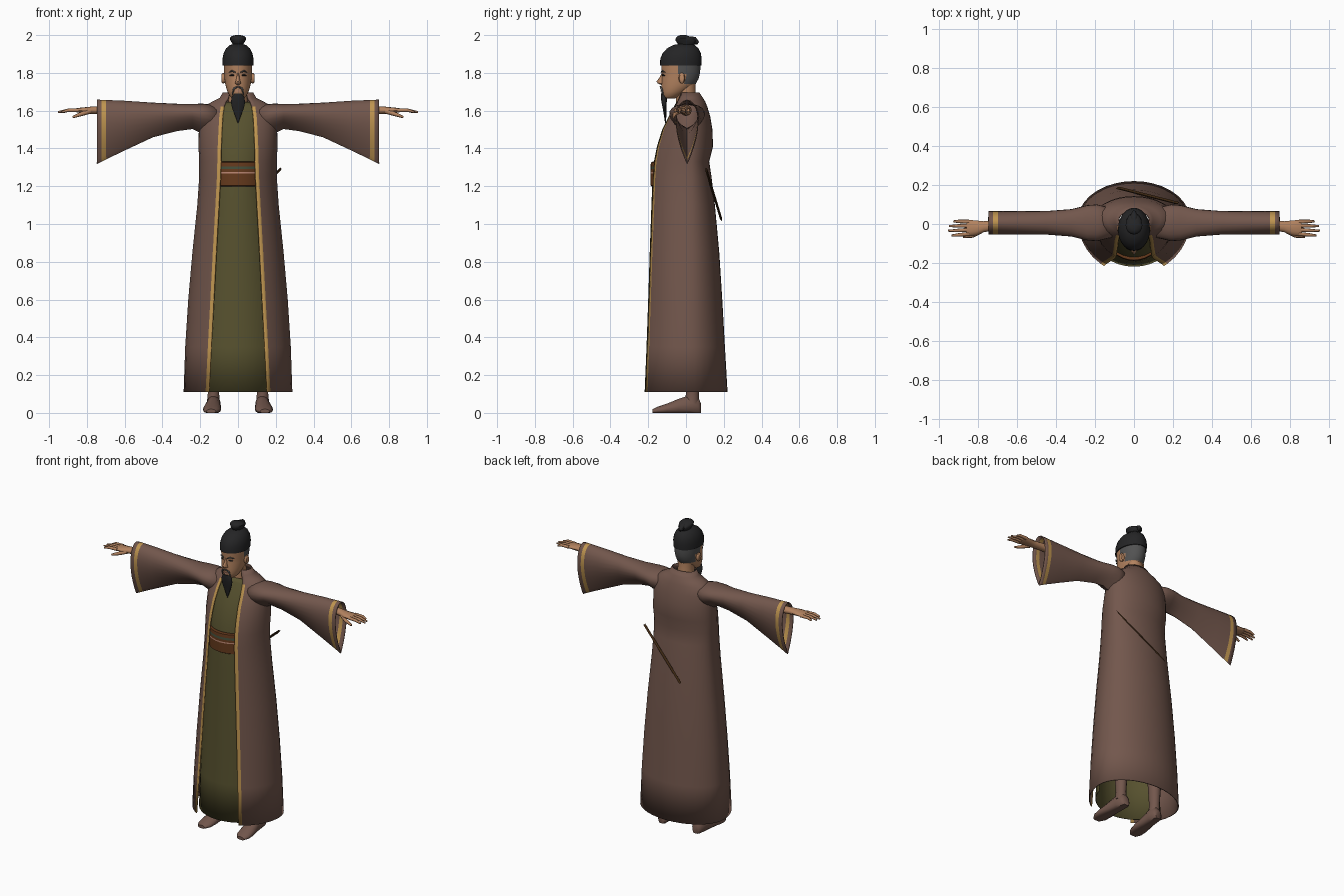
import bpy, bmesh
from math import sin, cos, asin, pi
from mathutils import Vector

cube = bpy.data.objects.get("Cube")
if cube:
    bpy.data.objects.remove(cube, do_unlink=True)


def material(name, r, g, b):
    m = bpy.data.materials.new(name)
    m.use_nodes = True
    m.diffuse_color = (r, g, b, 1)
    bsdf = m.node_tree.nodes["Principled BSDF"]
    bsdf.inputs["Base Color"].default_value = (r, g, b, 1)
    bsdf.inputs["Roughness"].default_value = 0.9
    return m


BROWN = material("robe brown", .17, .095, .073)
OLIVE = material("gown olive", .095, .083, .028)
GOLD = material("trim gold", .52, .30, .08)
SKIN = material("skin", .45, .225, .115)
BLACK = material("hat black", .018, .018, .019)
GREY = material("hair grey", .085, .085, .085)
BELT = material("belt leather", .13, .042, .012)
DARK = material("scabbard dark brown", .045, .02, .006)
PINK = material("cord pink", .50, .24, .17)
GREEN = material("sash green", .06, .08, .045)


def loft(name, rings, mats, closed=True, caps=True, rule=None, thick=0, angle=50):
    """Skin a list of point rings; rule(centre, row, column) picks the material."""
    bm = bmesh.new()
    rows = [[bm.verts.new(p) for p in ring] for ring in rings]
    n = len(rows[0])
    for i in range(len(rows) - 1):
        for j in range(n if closed else n - 1):
            k = (j + 1) % n
            f = bm.faces.new((rows[i][j], rows[i][k], rows[i + 1][k], rows[i + 1][j]))
            if rule:
                f.material_index = rule(f.calc_center_median(), i, j)
    if caps and closed:
        for row in (rows[0], rows[-1]):
            f = bm.faces.new(row)
            if rule:
                f.material_index = rule(f.calc_center_median(), -1, -1)
    bmesh.ops.recalc_face_normals(bm, faces=bm.faces)
    mesh = bpy.data.meshes.new(name)
    bm.to_mesh(mesh)
    bm.free()
    for m in mats:
        mesh.materials.append(m)
    ob = bpy.data.objects.new(name, mesh)
    bpy.context.collection.objects.link(ob)
    if thick:
        mod = ob.modifiers.new("Thickness", 'SOLIDIFY')
        mod.thickness, mod.offset = thick, 0
    bpy.ops.object.select_all(action='DESELECT')
    ob.select_set(True)
    bpy.context.view_layer.objects.active = ob
    bpy.ops.object.shade_smooth_by_angle(angle=angle * pi / 180)
    return ob


def level(z, w, yf, yb, x=0, n=28):
    """Level oval between a front and a back depth."""
    c, d = (yf + yb) / 2, (yb - yf) / 2
    return [(x + w * sin(2 * pi * i / n), c - d * cos(2 * pi * i / n), z) for i in range(n)]


def upright(x, y, z, ry, rz, n=12):
    """Oval facing along x."""
    return [(x, y + ry * cos(2 * pi * i / n), z + rz * sin(2 * pi * i / n)) for i in range(n)]


def tube(name, path, radii, mat, n=8):
    """Round tapered tube along a path."""
    rings = []
    for i, p in enumerate(path):
        t = Vector(path[min(i + 1, len(path) - 1)]) - Vector(path[max(i - 1, 0)])
        q = t.to_track_quat('Z', 'Y')
        rings.append([Vector(p) + q @ Vector((radii[i] * cos(2 * pi * k / n),
                     radii[i] * sin(2 * pi * k / n), 0)) for k in range(n)])
    return loft(name, rings, [mat])


# Robe profile: height, half width, front edge depth, back depth, half opening
ROBE = [(.11, .285, -.213, .217, .152), (.35, .277, -.203, .203, .14),
        (.6, .261, -.194, .189, .127), (.85, .239, -.186, .173, .114),
        (1.1, .213, -.177, .15, .1), (1.25, .203, -.171, .132, .092),
        (1.33, .203, -.164, .12, .09), (1.41, .207, -.148, .14, .088),
        (1.5, .205, -.12, .137, .084), (1.57, .2, -.085, .125, .08),
        (1.62, .18, -.058, .11, .073), (1.645, .135, -.045, .1, .064),
        (1.665, .095, -.035, .088, .05), (1.695, .078, -.025, .068, .045)]
MID = .02


def robe_ring(z, w, yf, yb, g):
    a0, a1 = asin(g / w), asin((g + .018) / w)
    half = [a0, a1] + [a1 + (pi - a1) * i / 14 for i in range(1, 15)]
    angles = half + [2 * pi - a for a in half[-2::-1]]
    front = (MID - yf) / cos(a0)
    return [(w * sin(a), MID - cos(a) * (front if cos(a) > 0 else yb - MID), z) for a in angles]


rings = [robe_ring(*r) for r in ROBE]
last = len(rings[0]) - 2
loft("outer_robe", rings, [BROWN, GOLD], closed=False, thick=.006,
     rule=lambda c, i, j: int(j in (0, last) and c.z < 1.62))


def front_panel(z, w, y, n=16):
    angles = [(-.42 + .84 * i / n) * pi for i in range(n + 1)]
    return [(w * sin(a), MID - (MID - y) * cos(a), z) for a in angles]


# Inner gown shows through the opening of the robe
loft("inner_gown", [front_panel(z, w * .86, yf - .004) for z, w, yf, yb, g in ROBE[:-2]],
     [OLIVE], closed=False, thick=.004)

# Belt with coloured bands
BANDS = [(1.2, .178), (1.205, .187), (1.26, .187), (1.268, .187), (1.276, .187),
         (1.29, .186), (1.305, .186), (1.325, .184), (1.33, .17)]
loft("belt", [front_panel(z, .175, -d) for z, d in BANDS], [BELT, PINK, GREEN],
     closed=False, thick=.004, rule=lambda c, i, j: {3: 1, 5: 2}.get(i, 0))

# Sheathed blade tucked at the back
a, b = Vector((.22, .108, 1.285)), Vector((-.08, .185, 1.03))
side = Vector((.64, 0, .76)) * .013
out = (b - a).cross(side).normalized() * .007
loft("scabbard", [[p + side + out, p + side - out, p - side - out, p - side + out]
                  for p in (a, a.lerp(b, .25), b)], [DARK], angle=20)

# Sleeve profile: distance out, top, bottom, half depth
SLEEVE = [(.1, 1.625, 1.46, .07), (.19, 1.635, 1.48, .092), (.24, 1.633, 1.505, .088),
          (.32, 1.634, 1.495, .068), (.45, 1.64, 1.462, .058), (.6, 1.65, 1.392, .058),
          (.698, 1.654, 1.345, .058), (.722, 1.655, 1.333, .058), (.747, 1.656, 1.32, .058)]


def sleeve_ring(s, x, top, bottom, depth, n=24):
    pts = []
    for i in range(n):
        t = 2 * pi * i / n
        pts.append((s * x, .006 + depth * 1.3 * sin(t) * abs(cos(t / 2)),
                    bottom + (top - bottom) * (1 + cos(t)) / 2))
    return pts


for s, tag in ((1, "left"), (-1, "right")):
    loft(tag + "_sleeve", [sleeve_ring(s, *r) for r in SLEEVE], [BROWN, GOLD], caps=False,
         thick=.005, rule=lambda c, i, j: int(i == 6))
    # Arm, palm and fingers
    PALM = [(.5, .0, .03, .03), (.72, -.008, .026, .022), (.77, -.014, .028, .02),
            (.81, -.02, .038, .016), (.85, -.02, .041, .012), (.86, -.02, .038, .009)]
    loft(tag + "_hand", [upright(s * x, y, 1.602, ry, rz) for x, y, ry, rz in PALM], [SKIN])
    for k, reach in enumerate((.935, .953, .948, .925)):
        y = -.051 + .021 * k
        tube(f"{tag}_finger_{k + 1}", [(s * .845, y, 1.602), (s * .9, y * 1.1, 1.602),
             (s * reach, y * 1.15, 1.592)], (.0105, .009, .005), SKIN)
    tube(tag + "_thumb", [(s * .785, -.035, 1.597), (s * .83, -.06, 1.582), (s * .875, -.066, 1.566)],
         (.014, .011, .006), SKIN)

    # Leg and foot, flattened on the ground
    LEG = [(.05, .036, -.005, .07), (.11, .03, .0, .068), (.3, .042, -.01, .08), (.75, .055, -.04, .08)]
    loft(tag + "_leg", [level(z, w, f, b, s * .13, 14) for z, w, f, b in LEG], [BROWN])
    FOOT = [(.08, .02, .05), (.066, .034, .08), (.02, .038, .095), (-.04, .042, .075),
            (-.1, .048, .05), (-.15, .044, .033), (-.178, .025, .02)]
    loft(tag + "_foot", [[(s * (.13 - y * .07) + w * cos(2 * pi * i / 14), y,
                           max(0, h * (.4 + .6 * sin(2 * pi * i / 14)))) for i in range(14)]
                         for y, w, h in FOOT], [BROWN])

    # Ear, eye, brow and moustache
    loft(tag + "_ear", [upright(s * x, -.022, 1.772, r * .6, r) for x, r in
                        ((.062, .022), (.08, .029), (.087, .022))], [SKIN])
    tube(tag + "_eye", [(s * .018, -.127, 1.787), (s * .031, -.122, 1.789), (s * .044, -.113, 1.786)],
         (.002, .005, .002), BLACK)
    tube(tag + "_brow", [(s * .014, -.132, 1.803), (s * .032, -.126, 1.81), (s * .05, -.11, 1.803)],
         (.003, .005, .002), GREY)
    tube(tag + "_moustache", [(s * .003, -.136, 1.727), (s * .022, -.129, 1.717), (s * .03, -.121, 1.685)],
         (.004, .006, .003), GREY)

# Head with grey hair at the sides and back
HEAD = [(1.664, .026, -.118, -.06), (1.675, .042, -.126, -.03), (1.7, .056, -.13, .005),
        (1.722, .063, -.131, .035), (1.742, .068, -.13, .052), (1.77, .071, -.129, .067),
        (1.795, .073, -.127, .073), (1.82, .075, -.131, .076), (1.86, .075, -.13, .076)]
loft("head", [level(*r, n=40) for r in HEAD], [SKIN, GREY],
     rule=lambda c, i, j: int(c.z > 1.742 and c.y > (-.005 if c.z < 1.795 else -.04)))
loft("neck", [level(*r) for r in ((1.58, .07, -.055, .075), (1.64, .052, -.052, .06),
                                  (1.7, .049, -.055, .05), (1.75, .05, -.05, .05))], [SKIN])
loft("nose", [level(z, w, -.12 - d, -.11, n=10) for z, w, d in
              ((1.737, .009, .012), (1.744, .017, .03), (1.755, .013, .036),
               (1.775, .008, .02), (1.8, .006, .008))], [SKIN])
loft("mouth", [level(z, .018, -.136, -.12, n=10) for z in (1.701, 1.708)], [PINK])

# Pointed beard
BEARD = [(1.69, .02, -.133, -.11), (1.672, .034, -.133, -.1), (1.645, .039, -.13, -.102),
         (1.61, .031, -.123, -.102), (1.57, .015, -.116, -.104), (1.535, .002, -.111, -.107)]
loft("beard", [level(*r, n=14) for r in BEARD], [BLACK])

# Cap and topknot
CAP = [(1.838, .082, -.138, .081), (1.875, .082, -.136, .083), (1.905, .076, -.123, .078),
       (1.93, .063, -.1, .066), (1.948, .042, -.067, .045), (1.956, .01, -.02, .01)]
loft("cap", [level(*r) for r in CAP], [BLACK])
KNOT = [(1.935, .026, -.03, .03), (1.955, .03, -.045, .05), (1.97, .04, -.055, .058),
        (1.985, .043, -.054, .04), (1.995, .032, -.045, .012), (2, .012, -.03, 0)]
loft("topknot", [level(*r, n=16) for r in KNOT], [BLACK])
tube("topknot_tail", [(0, .02, 1.975), (0, .045, 1.97), (0, .065, 1.958)], (.02, .02, .008), BLACK)
